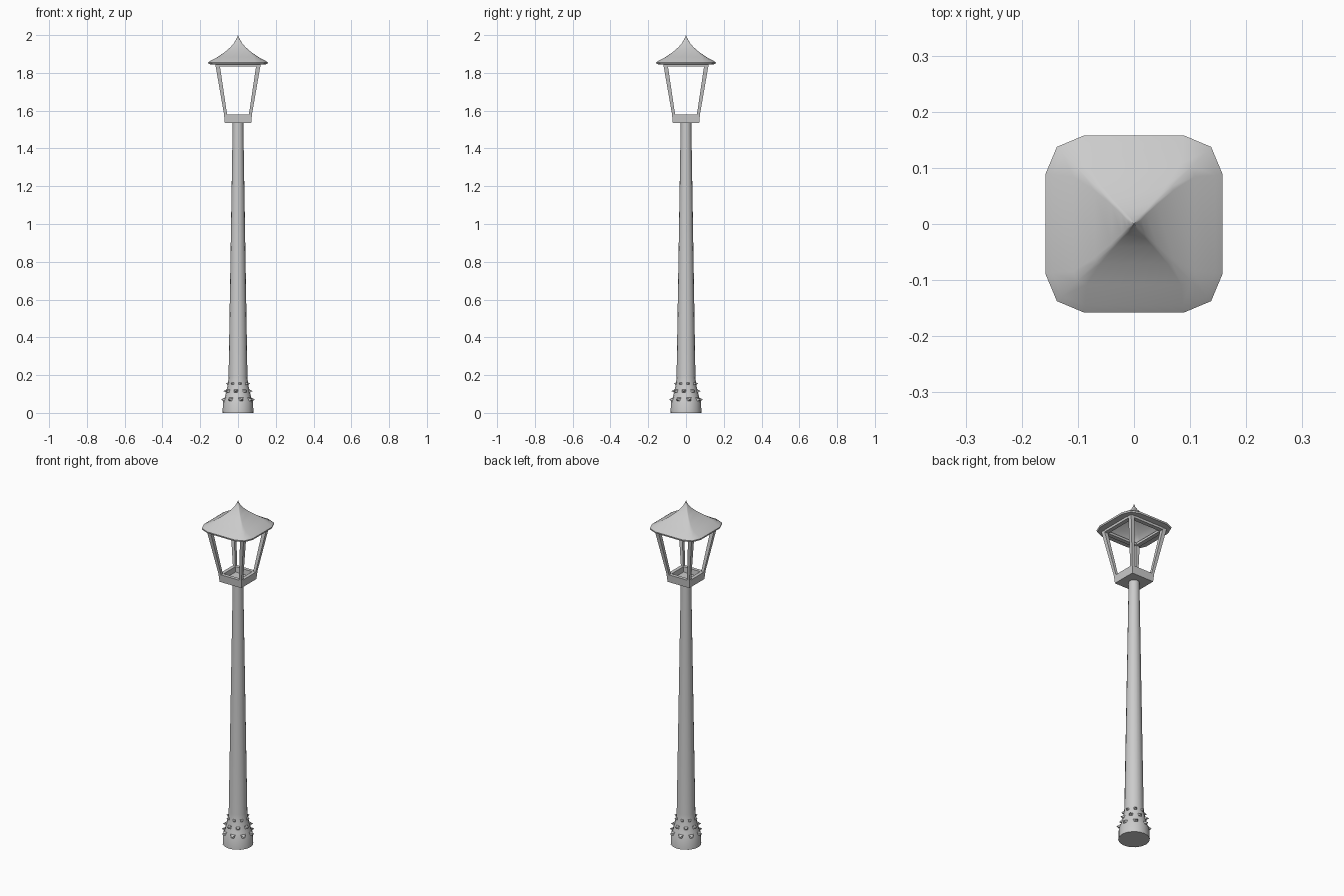
import bpy, bmesh, math
from mathutils import Vector, Matrix

if "Cube" in bpy.data.objects:
    bpy.data.objects.remove(bpy.data.objects["Cube"])


def loft(name, rings, cap=True, smooth=30, closed=False):
    """Skin a stack of equally sized point rings into one object."""
    bm = bmesh.new()
    vs = [[bm.verts.new(p) for p in r] for r in rings]
    n = len(rings[0])
    pairs = list(zip(vs, vs[1:])) + ([(vs[-1], vs[0])] if closed else [])
    for a, b in pairs:
        for i in range(n):
            j = (i + 1) % n
            bm.faces.new((a[i], a[j], b[j], b[i]))
    if cap and not closed:
        bm.faces.new(vs[0][::-1])
        bm.faces.new(vs[-1])
    return finish(name, bm, smooth)


def finish(name, bm, smooth=None):
    bmesh.ops.recalc_face_normals(bm, faces=bm.faces)
    me = bpy.data.meshes.new(name)
    bm.to_mesh(me)
    bm.free()
    ob = bpy.data.objects.new(name, me)
    bpy.context.collection.objects.link(ob)
    if smooth:
        bpy.ops.object.select_all(action='DESELECT')
        ob.select_set(True)
        bpy.context.view_layer.objects.active = ob
        bpy.ops.object.shade_smooth_by_angle(angle=math.radians(smooth))
    return ob


def circle(r, z, n=16):
    return [(r * math.cos(2 * math.pi * i / n), r * math.sin(2 * math.pi * i / n), z) for i in range(n)]


def square(h, z):
    return [(h, h, z), (-h, h, z), (-h, -h, z), (h, -h, z)]


def rounded(h, z, k, m):
    """Square ring with three points at each corner."""
    corner = [Vector((h, h * k, z)), Vector((h * m, h * m, z)), Vector((h * k, h, z))]
    return [Matrix.Rotation(q * math.pi / 2, 3, 'Z') @ p for q in range(4) for p in corner]


# Tapered post with flared foot
foot = [(0.082, 0), (0.079, 0.06), (0.069, 0.085), (0.061, 0.12), (0.053, 0.155), (0.050, 0.19)]
loft("post", [circle(r, z) for r, z in foot + [(0.028, 1.54)]])

# Three staggered rows of pyramid studs around the foot
bm = bmesh.new()
for row, (z, r, s, tip) in enumerate([(0.07, 0.069, 0.016, 0.092),
                                      (0.115, 0.058, 0.0135, 0.08),
                                      (0.155, 0.049, 0.012, 0.067)]):
    for i in range(8):
        rot = Matrix.Rotation((i + 0.5 * (row % 2) + 0.28) * math.pi / 4, 3, 'Z')
        base = [bm.verts.new(rot @ Vector((r - 0.004, a * s, z + b * s * 0.8)))
                for a, b in ((-1, -1), (1, -1), (1, 1), (-1, 1))]
        apex = bm.verts.new(rot @ Vector((tip, 0, z)))
        bm.faces.new(base[::-1])
        for j in range(4):
            bm.faces.new((base[j], base[(j + 1) % 4], apex))
finish("foot_studs", bm)

# Recessed tray that carries the lantern
loft("lantern_tray", [square(0.07, 1.535), square(0.074, 1.58),
                      square(0.054, 1.58), square(0.052, 1.55)])

# Four leaning corner bars
for sx in (-1, 1):
    for sy in (-1, 1):
        loft("corner_bar", [[(sx * x, sy * y, z) for x, y in ((i, i), (o, i), (o, o), (i, o))]
                            for i, o, z in ((0.057, 0.073, 1.575), (0.097, 0.12, 1.845))])

# Square frame under the roof
loft("top_frame", [square(0.118, 1.835), square(0.12, 1.85),
                   square(0.096, 1.85), square(0.094, 1.835)], closed=True)

# Concave hollow roof with finial tip
roof = [(0.012, 1.945, 0.8, 0.95), (0.085, 1.885, 0.8, 0.95), (0.118, 1.855, 0.75, 0.94),
        (0.122, 1.845, 0.7, 0.93), (0.156, 1.846, 0.56, 0.87), (0.158, 1.855, 0.56, 0.87),
        (0.145, 1.864, 0.6, 0.89), (0.108, 1.884, 0.78, 0.95), (0.070, 1.910, 0.85, 0.97),
        (0.040, 1.936, 0.85, 0.97), (0.022, 1.957, 0.8, 0.95), (0.013, 1.972, 0.6, 0.88),
        (0.006, 1.985, 0.5, 0.85), (0.001, 2.0, 0.5, 0.85)]
loft("roof", [rounded(*p) for p in roof], smooth=40)
